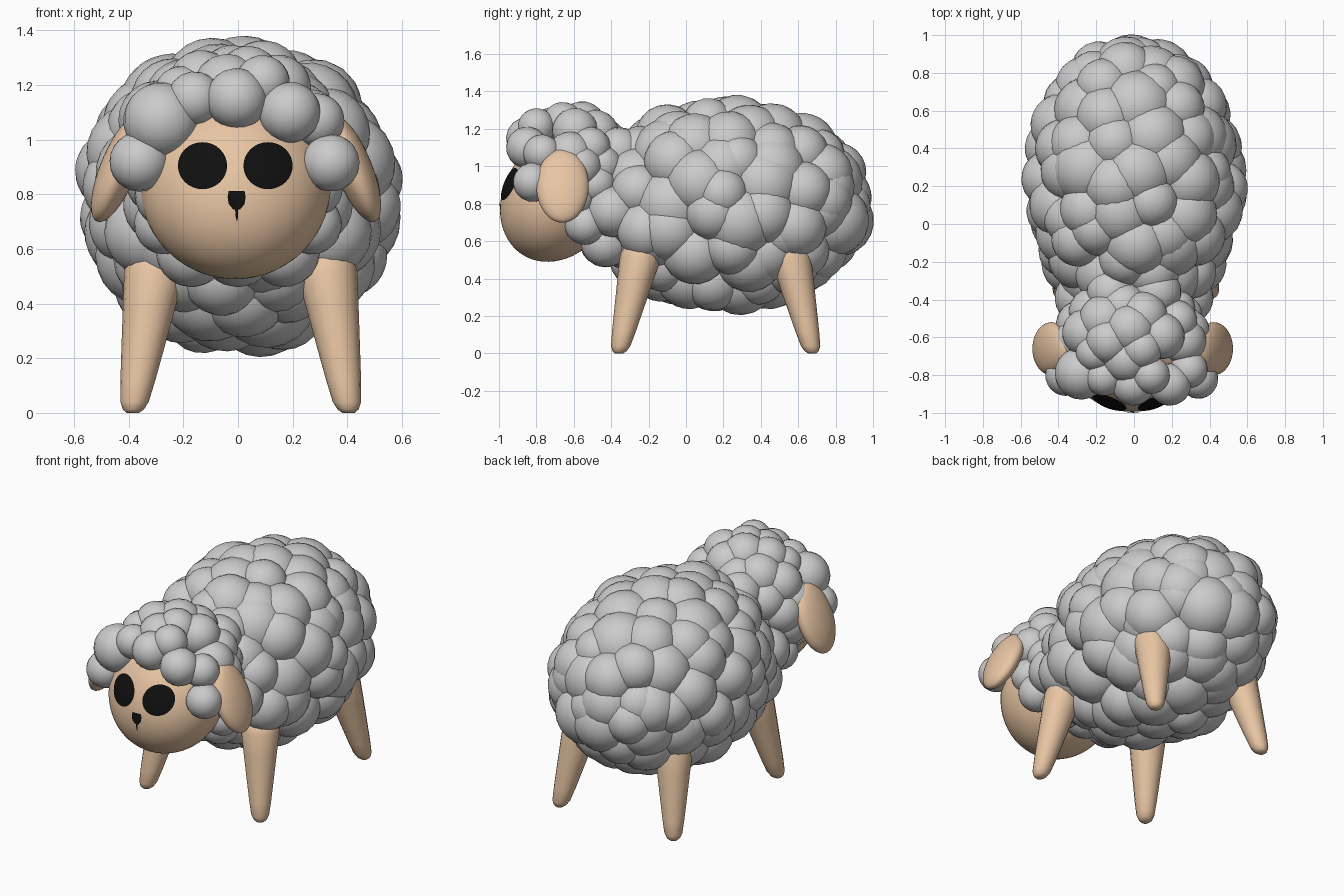
import bpy, bmesh, math, random
from mathutils import Matrix, Vector

if "Cube" in bpy.data.objects:
    bpy.data.objects.remove(bpy.data.objects["Cube"])

random.seed(4)


def material(name, rgb):
    m = bpy.data.materials.new(name)
    m.diffuse_color = (*rgb, 1)
    m.use_nodes = True
    m.node_tree.nodes["Principled BSDF"].inputs["Base Color"].default_value = m.diffuse_color
    return m


skin = material("skin", (0.81, 0.56, 0.37))
black = material("black", (0.005, 0.005, 0.005))


def build(name, verts, faces, mat=None):
    me = bpy.data.meshes.new(name)
    me.from_pydata(verts, [], faces)
    me.update()
    me.shade_smooth()
    if mat:
        me.materials.append(mat)
    ob = bpy.data.objects.new(name, me)
    bpy.context.collection.objects.link(ob)
    return ob


def unit_sphere(seg, rings):
    bm = bmesh.new()
    bmesh.ops.create_uvsphere(bm, u_segments=seg, v_segments=rings, radius=1)
    bm.verts.index_update()
    data = ([v.co.copy() for v in bm.verts], [[v.index for v in f.verts] for f in bm.faces])
    bm.free()
    return data


PUFF = unit_sphere(20, 12)
FINE = unit_sphere(48, 32)


class Parts:
    """Collects transformed spheres into one mesh."""

    def __init__(self):
        self.verts, self.faces = [], []

    def ball(self, pos, radii, rot=Matrix(), base=PUFF):
        m = Matrix.Translation(pos) @ rot @ Matrix.Diagonal((*radii, 1))
        o = len(self.verts)
        self.verts += [tuple(m @ v) for v in base[0]]
        self.faces += [[i + o for i in f] for f in base[1]]

    def puff(self, pos, r):
        turn = Matrix.Rotation(random.uniform(0, 6), 4, 'X') @ Matrix.Rotation(random.uniform(0, 6), 4, 'Y')
        self.ball(pos, (r, r, r), turn)


def spread(n, jitter):
    """Evenly spread unit directions, slightly jittered."""
    for i in range(n):
        y = 1 - (2 * i + 1) / n
        r = math.sqrt(1 - y * y)
        a = i * math.pi * (3 - math.sqrt(5))
        j = Vector([random.uniform(-jitter, jitter) for _ in range(3)])
        yield (Vector((r * math.cos(a), y, r * math.sin(a))) + j).normalized()


# body wool: core plus a shell of overlapping puffs
wool = Parts()
wool.ball((0, 0.23, 0.795), (0.49, 0.66, 0.48), base=FINE)
for d in spread(115, 0.1):
    r = random.uniform(0.14, 0.20)
    k = 0.99 + random.uniform(-0.025, 0.025)
    wool.puff((d.x * (0.6 * k - r), 0.23 + d.y * (0.785 * k - r), 0.795 + d.z * (0.595 * k - r)), r)
# chest, neck and leg-top puffs
for x, y, z, r in ((0.27, -0.54, 0.69, 0.11), (0.17, -0.43, 0.59, 0.13), (0.28, -0.39, 0.76, 0.14),
                   (0.12, -0.36, 1.08, 0.13), (0.33, -0.21, 0.66, 0.16), (0.33, 0.52, 0.66, 0.16),
                   (0.25, 0.72, 0.82, 0.17)):
    for s in (-1, 1):
        wool.puff((s * x, y, z), r)
wool.puff((0, -0.43, 0.60), 0.14)
build("body_wool", wool.verts, wool.faces)

# head: ellipsoid leaning forward
HX, HY, HZ = -0.01, -0.68, 0.835
head = Parts()
head.ball((HX, HY, HZ), (0.35, 0.293, 0.364), Matrix.Rotation(math.radians(-32), 4, 'X'), FINE)
build("head", head.verts, head.faces, skin)

# head wool: cap of puffs leaving the face free
cap = Parts()
for d in spread(54, 0.08):
    r = random.uniform(0.10, 0.135)
    p = Vector((-0.01 + d.x * (0.42 - r), -0.605 + d.y * (0.345 - r), 0.945 + d.z * (0.41 - r)))
    if (p.y > -0.70 or p.z > 1.17) and d.z > -0.75:
        cap.puff(p, r)
# fringe around the forehead
for x, y, z, r in ((-0.005, -0.85, 1.15, 0.112), (-0.28, -0.79, 1.07, 0.14), (0.19, -0.85, 1.10, 0.112),
                   (-0.36, -0.80, 0.92, 0.11), (0.34, -0.82, 0.915, 0.105), (0.29, -0.77, 1.07, 0.10),
                   (-0.16, -0.81, 1.15, 0.10), (0.09, -0.80, 1.21, 0.10)):
    cap.puff((x, y, z), r)
build("head_wool", cap.verts, cap.faces)

# ears: flat drooping ellipsoids
for side, s in (("left", -1), ("right", 1)):
    ear = Parts()
    ear.ball((s * 0.43 - 0.007, -0.66, 0.895), (0.068, 0.14, 0.21),
             Matrix.Rotation(-s * math.radians(22), 4, 'Y'), FINE)
    build("ear_" + side, ear.verts, ear.faces, skin)


# face marks laid on the head surface
def on_head(x, z):
    dx, dz = x - HX, z - HZ
    k = max(0, 1 - (dx / 0.35) ** 2 - (dz / 0.3455) ** 2)
    return (x, HY + 0.175 * dz - 0.309 * math.sqrt(k) - 0.006, z)


def patch(name, outline, rings=5):
    """Fill an outline, listed anticlockwise from the front, with rings about its middle."""
    n = len(outline)
    cx, cz = (sum(p[i] for p in outline) / n for i in (0, 1))
    verts, faces = [on_head(cx, cz)], []
    for k in range(rings):
        t = (k + 1) / rings
        verts += [on_head(cx + (x - cx) * t, cz + (z - cz) * t) for x, z in outline]
        b = 1 + k * n
        for i in range(n):
            j = (i + 1) % n
            faces.append((b - n + i, b + i, b + j, b - n + j) if k else (0, b + i, b + j))
    build(name, verts, faces, black)


def oval(cx, cz, rx, rz, n=32):
    return [(cx + rx * math.cos(2 * math.pi * i / n), cz + rz * math.sin(2 * math.pi * i / n))
            for i in range(n)]


patch("eye_left", oval(-0.13, 0.905, 0.09, 0.086))
patch("eye_right", oval(0.11, 0.905, 0.09, 0.086))
patch("nose", [(-0.034, 0.812), (-0.038, 0.79), (-0.034, 0.765), (-0.018, 0.745), (0.008, 0.745),
               (0.024, 0.765), (0.028, 0.79), (0.024, 0.812)], 3)
patch("mouth_line", [(-0.011, 0.75), (-0.008, 0.715), (-0.004, 0.70), (0.0, 0.715), (0.001, 0.75)], 2)

# legs: tapered, leaning, rounded feet
PROFILE = ((0, 0.022), (0.012, 0.038), (0.04, 0.052), (0.12, 0.064), (0.25, 0.08),
           (0.40, 0.098), (0.52, 0.112), (0.60, 0.10))
N = 16


def leg(name, foot, top):
    verts, faces = [], [list(range(N))[::-1]]
    for k, (z, r) in enumerate(PROFILE):
        c = Vector(foot).lerp(Vector(top), z / 0.55)
        b = k * N
        for i in range(N):
            a = 2 * math.pi * i / N
            verts.append((c.x + r * math.cos(a), c.y + r * math.sin(a), z))
            if k:
                j = (i + 1) % N
                faces.append((b - N + i, b - N + j, b + j, b + i))
    faces.append([b + i for i in range(N)])
    build(name, verts, faces, skin)


for side, s in (("left", -1), ("right", 1)):
    leg("front_leg_" + side, (s * 0.395 + 0.01, -0.358), (s * 0.31 + 0.01, -0.235))
    leg("back_leg_" + side, (s * 0.395 + 0.01, 0.675), (s * 0.31 + 0.01, 0.55))
